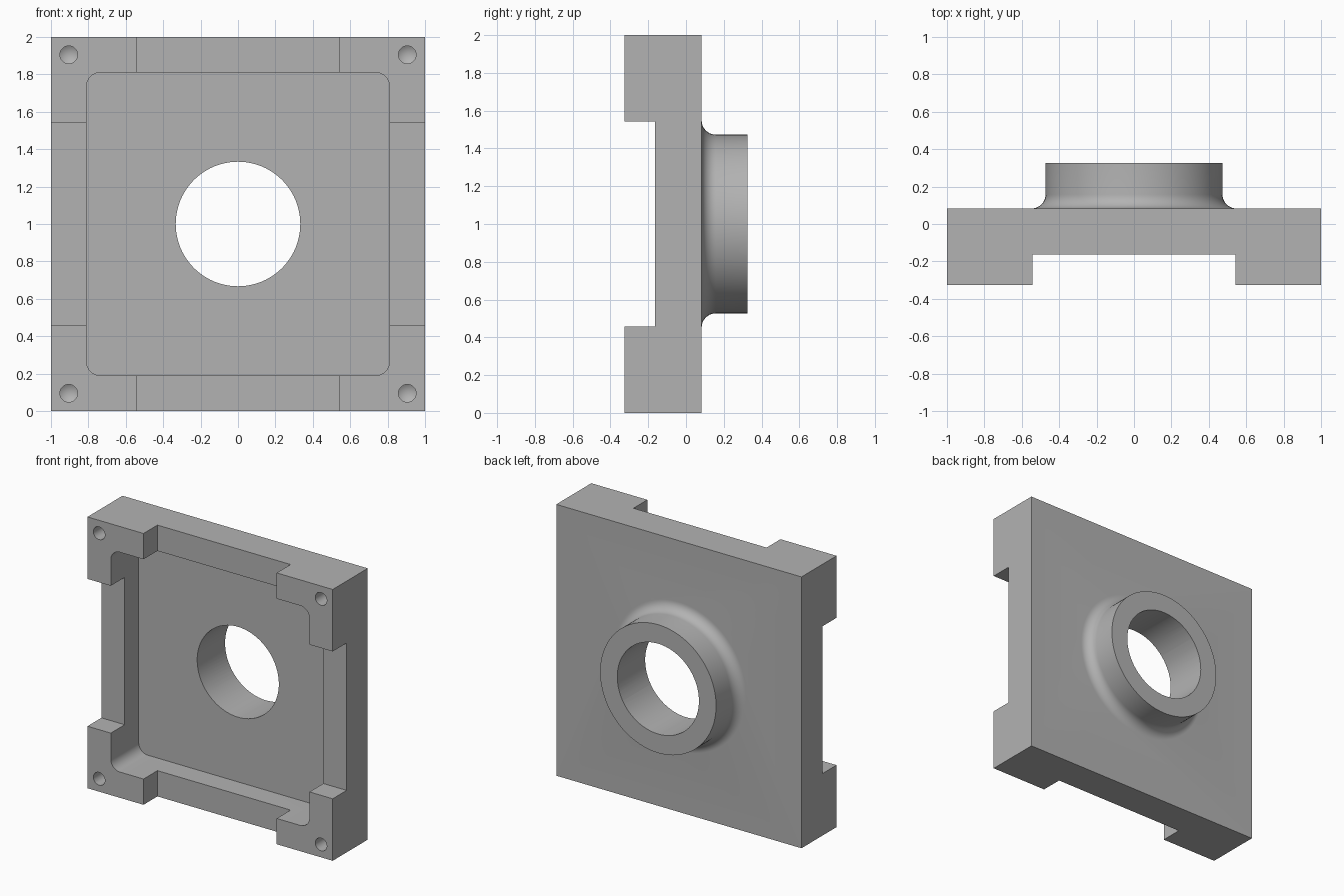
import bpy, bmesh, math
from mathutils import Matrix

if "Cube" in bpy.data.objects:
    bpy.data.objects.remove(bpy.data.objects["Cube"])

FRONT, BACK, FLOOR, NOTCH, RING = -0.325, 0.083, 0.0, -0.163, 0.325
MID = 1.0  # height of the bore axis

grey = bpy.data.materials.new("plain grey")
grey.use_nodes = True
grey.diffuse_color = (0.45, 0.45, 0.45, 1)
grey.node_tree.nodes["Principled BSDF"].inputs["Base Color"].default_value = (0.45, 0.45, 0.45, 1)


def finish(name, bm):
    bmesh.ops.recalc_face_normals(bm, faces=bm.faces)
    mesh = bpy.data.meshes.new(name)
    bm.to_mesh(mesh)
    bm.free()
    mesh.materials.append(grey)
    ob = bpy.data.objects.new(name, mesh)
    bpy.context.collection.objects.link(ob)
    return ob


def box(name, w, h, y0, y1, corner=0):
    """Block centred on the bore axis, with optional rounded corners."""
    bm = bmesh.new()
    bmesh.ops.create_cube(bm, size=1)
    bmesh.ops.scale(bm, vec=(w, y1 - y0, h), verts=bm.verts)
    bmesh.ops.translate(bm, vec=(0, (y0 + y1) / 2, MID), verts=bm.verts)
    if corner:
        edges = [e for e in bm.edges if abs(e.verts[0].co.y - e.verts[1].co.y) > 0.01]
        bmesh.ops.bevel(bm, geom=edges, offset=corner, segments=10, profile=0.5, affect='EDGES')
    return finish(name, bm)


def lathe(name, profile, steps, x=0, z=MID):
    """Revolve (radius, y) points round an axis along y."""
    bm = bmesh.new()
    verts = [bm.verts.new((r, y, 0)) for r, y in profile]
    edges = [bm.edges.new(pair) for pair in zip(verts, verts[1:])]
    bmesh.ops.spin(bm, geom=verts + edges, cent=(0, 0, 0), axis=(0, 1, 0),
                   angle=math.tau, steps=steps)
    bmesh.ops.remove_doubles(bm, verts=bm.verts, dist=1e-5)
    bmesh.ops.transform(bm, matrix=Matrix.Translation((x, 0, z)), verts=bm.verts)
    return finish(name, bm)


def combine(target, tool, operation):
    mod = target.modifiers.new(tool.name, 'BOOLEAN')
    mod.operation, mod.solver, mod.object = operation, 'EXACT', tool
    bpy.context.view_layer.objects.active = target
    bpy.ops.object.modifier_apply(modifier=mod.name)
    bpy.data.objects.remove(tool)


# Square plate
housing = box("flange_housing", 2, 2, FRONT, BACK)

# Round collar with a filleted foot
R, FILLET = 0.473, 0.075
foot = [(R + FILLET * (1 - math.sin(a)), BACK + FILLET * (1 - math.cos(a)))
        for a in (math.pi / 2 * i / 10 for i in range(11))]
collar = lathe("collar", [(0, 0.04), (R + FILLET, 0.04)] + foot + [(R, RING), (0, RING)], 96)
combine(housing, collar, 'UNION')

# Rounded pocket, side notches and central bore
combine(housing, box("pocket", 1.62, 1.62, -0.5, FLOOR, 0.075), 'DIFFERENCE')
combine(housing, box("upright_notch", 1.086, 2.4, -0.5, NOTCH), 'DIFFERENCE')
combine(housing, box("cross_notch", 2.4, 1.086, -0.5, NOTCH), 'DIFFERENCE')
bore = lathe("bore", [(0, -0.5), (0.333, -0.5), (0.333, 0.5), (0, 0.5)], 96)
combine(housing, bore, 'DIFFERENCE')

# Blind corner holes with drill-point ends
for x in (-0.905, 0.905):
    for z in (MID - 0.905, MID + 0.905):
        hole = lathe("screw_hole", [(0, -0.5), (0.047, -0.5), (0.047, -0.1), (0, -0.07)], 32, x, z)
        combine(housing, hole, 'DIFFERENCE')

# Smooth the round surfaces, keep the edges crisp
bpy.ops.object.select_all(action='DESELECT')
housing.select_set(True)
bpy.context.view_layer.objects.active = housing
bpy.ops.object.shade_smooth_by_angle(angle=math.radians(25))
